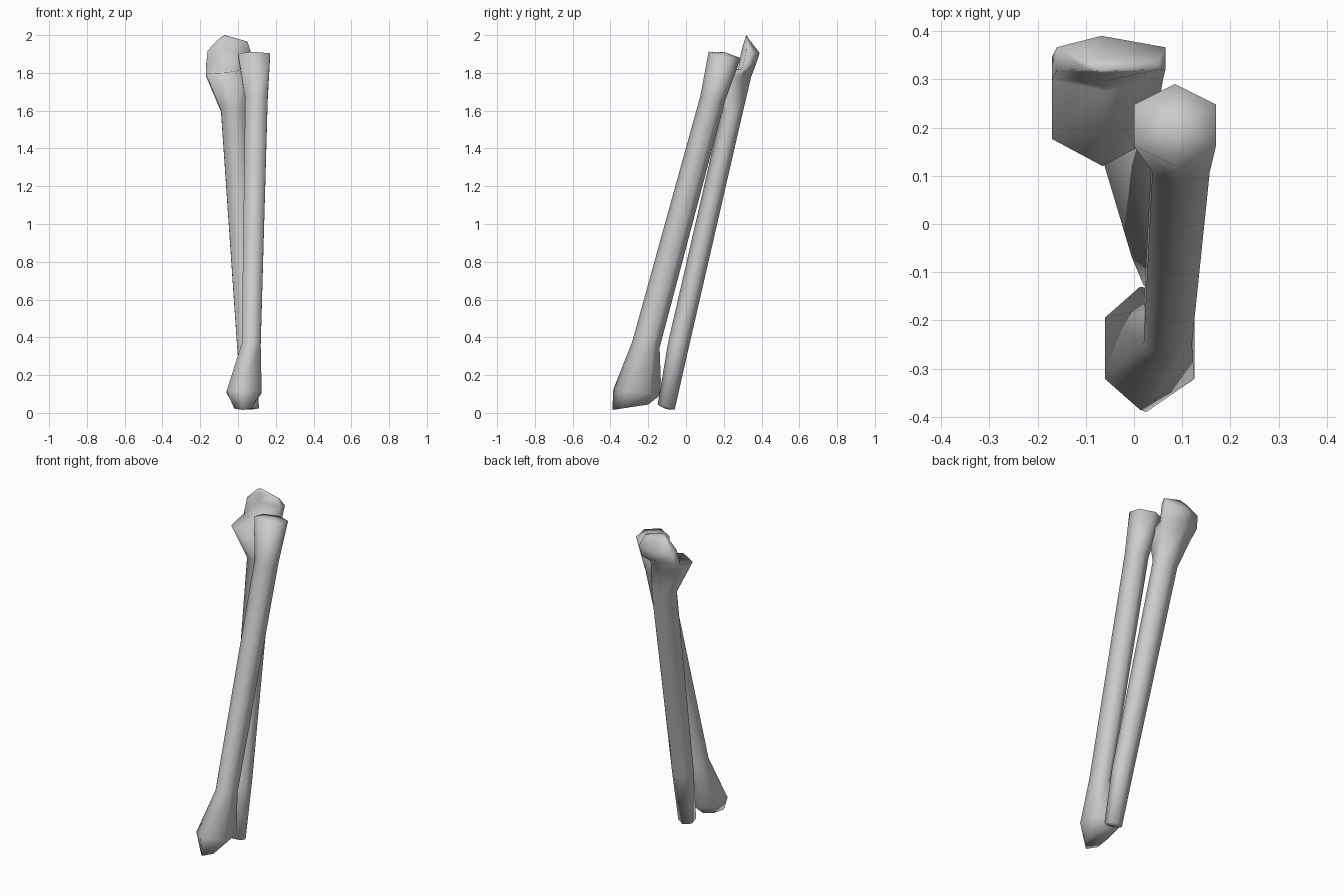
import bpy, bmesh

cube = bpy.data.objects.get("Cube")
if cube:
    bpy.data.objects.remove(cube, do_unlink=True)

# Single bone colour
grey = bpy.data.materials.new("bone_grey")
grey.use_nodes = True
COLOR = (0.6, 0.6, 0.6, 1)
grey.diffuse_color = COLOR
grey.node_tree.nodes["Principled BSDF"].inputs["Base Color"].default_value = COLOR

# Six-sided cross-section filling a unit box
HEX = [(0, -1), (1, -.5), (1, .5), (0, 1), (-1, .5), (-1, -.5)]


def ring(x0, x1, y0, y1, z, tilt=-.22, skew=0, lean=0):
    """Hexagon in a box; tilt slopes z along y, skew shifts the front/back points in x."""
    cx, cy, rx, ry = (x0 + x1) / 2, (y0 + y1) / 2, (x1 - x0) / 2, (y1 - y0) / 2
    return [(cx + u * rx + (skew if u == 0 else 0), cy + v * ry,
             z + v * ry * tilt + u * rx * lean) for u, v in HEX]


def loft(name, rings, bottom, top):
    """Skin the rings and close each end with a fan around a centre point."""
    bm = bmesh.new()
    loops = [[bm.verts.new(p) for p in r] for r in rings]
    for a, b in zip(loops, loops[1:]):
        for i in range(6):
            j = (i + 1) % 6
            bm.faces.new((a[i], a[j], b[j], b[i]))
    for loop, tip in ((loops[0], bottom), (loops[-1], top)):
        c = bm.verts.new(tip)
        for i in range(6):
            bm.faces.new((loop[i], loop[(i + 1) % 6], c))
    bmesh.ops.recalc_face_normals(bm, faces=bm.faces[:])
    mesh = bpy.data.meshes.new(name)
    bm.to_mesh(mesh)
    bm.free()
    mesh.materials.append(grey)
    for p in mesh.polygons:
        p.use_smooth = True
    obj = bpy.data.objects.new(name, mesh)
    bpy.context.collection.objects.link(obj)
    return obj


# Front bone: wide wrist end, straight shaft, cupped round head
loft("front_bone", [
    ring(-.02, .07, -.39, -.20, .03, .15),
    ring(-.06, .125, -.385, -.13, .11, -.1, -.02),
    ring(.02, .12, -.285, -.14, .36),
    ring(.038, .157, .075, .205, 1.66),
    ring(.0, .17, .12, .29, 1.895, -.2),
], (.02, -.27, .045), (.09, .205, 1.91))

# Rear bone: thin shaft, forward ledge, notch and raised hooked tip
loft("rear_bone", [
    ring(.02, .11, -.15, -.06, .03, -.3),
    ring(-.005, .105, -.095, .015, .36),
    ring(-.09, .045, .19, .30, 1.6),
    ring(-.17, .04, .12, .345, 1.79, -.1),
    ring(-.17, .06, .275, .37, 1.83, .3, 0),
    ring(-.16, .065, .295, .39, 1.915, -.2, -.02),
    ring(-.10, .05, .312, .345, 1.97, -.4, -.04, -.1),
], (.065, -.105, .02), (-.07, .318, 2.0))
